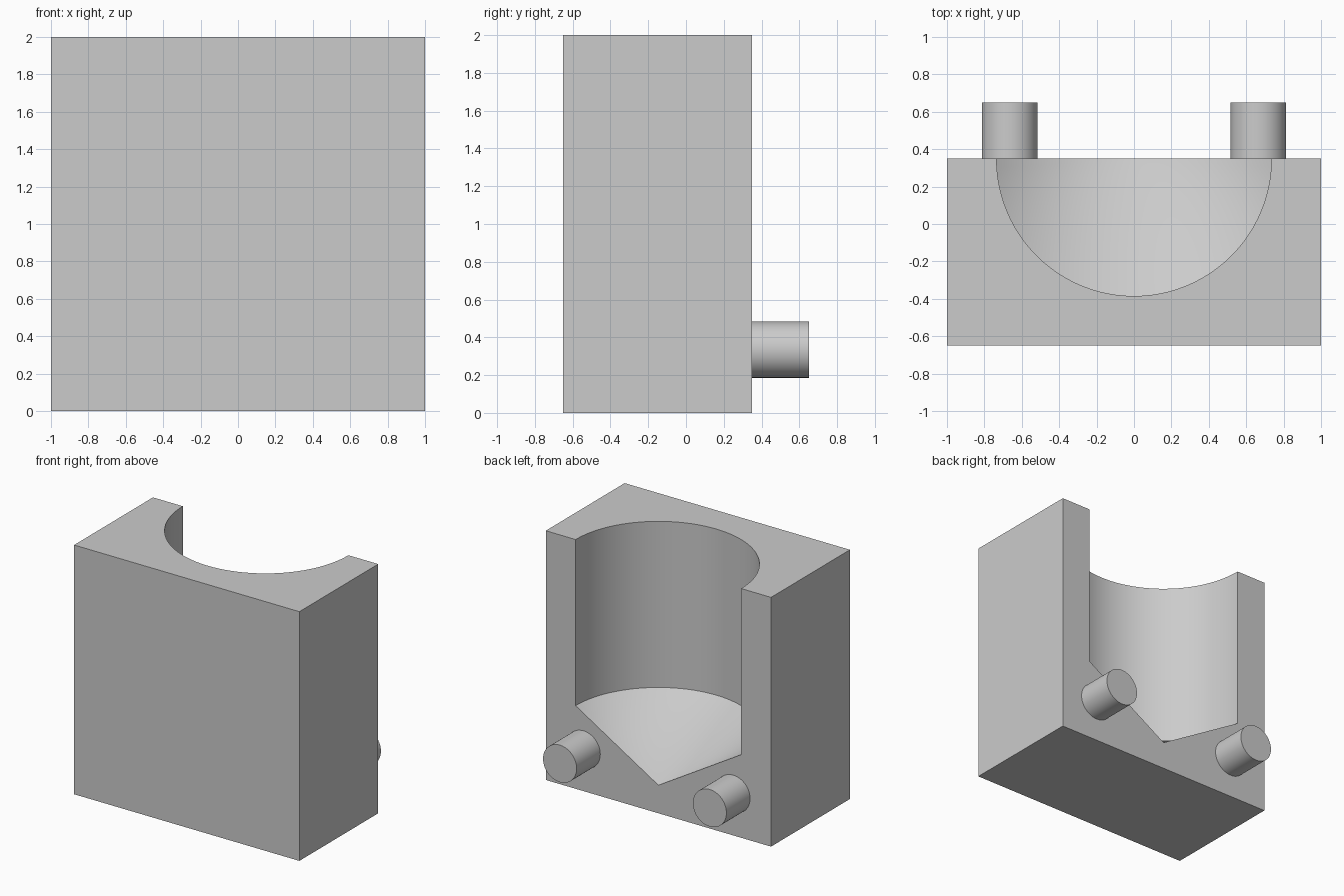
import bpy
import bmesh
from math import radians, tan
from mathutils import Matrix

default_cube = bpy.data.objects.get("Cube")
if default_cube:
    bpy.data.objects.remove(default_cube, do_unlink=True)

BACK = 0.35            # y of the open back face
BORE_RADIUS = 0.735
RIM_Z = 0.667          # where the bore wall meets the cone
APEX_Z = RIM_Z - BORE_RADIUS * tan(radians(31))

grey = bpy.data.materials.new("plain_grey")
grey.use_nodes = True
colour = (0.6, 0.6, 0.6, 1)
grey.diffuse_color = colour
grey.node_tree.nodes["Principled BSDF"].inputs["Base Color"].default_value = colour


def add_object(name, bm):
    bmesh.ops.recalc_face_normals(bm, faces=bm.faces)
    mesh = bpy.data.meshes.new(name)
    bm.to_mesh(mesh)
    bm.free()
    mesh.materials.append(grey)
    obj = bpy.data.objects.new(name, mesh)
    bpy.context.collection.objects.link(obj)
    return obj


def smooth(obj):
    bpy.ops.object.select_all(action='DESELECT')
    obj.select_set(True)
    bpy.context.view_layer.objects.active = obj
    bpy.ops.object.shade_smooth_by_angle(angle=radians(25))


# Solid block
bm = bmesh.new()
bmesh.ops.create_cube(bm, size=1)
bmesh.ops.scale(bm, vec=(2, 1, 2), verts=bm.verts)
bmesh.ops.translate(bm, vec=(0, BACK - 0.5, 1), verts=bm.verts)
block = add_object("block", bm)

# Bore cutter: a turned profile with a conical tip
bm = bmesh.new()
profile = [(0, APEX_Z), (BORE_RADIUS, RIM_Z), (BORE_RADIUS, 2.3), (0, 2.3)]
points = [bm.verts.new((x, BACK, z)) for x, z in profile]
edges = [bm.edges.new(pair) for pair in zip(points, points[1:])]
bmesh.ops.spin(bm, geom=points + edges, cent=(0, BACK, 0), axis=(0, 0, 1),
               angle=radians(360), steps=96)
bmesh.ops.remove_doubles(bm, verts=bm.verts, dist=0.0001)
cutter = add_object("bore_cutter", bm)
cutter.hide_render = True

# Cut the half-round bore, then discard the cutter
cut = block.modifiers.new("bore", 'BOOLEAN')
cut.operation = 'DIFFERENCE'
cut.solver = 'EXACT'
cut.object = cutter
bpy.context.view_layer.objects.active = block
bpy.ops.object.modifier_apply(modifier=cut.name)
bpy.data.objects.remove(cutter, do_unlink=True)
smooth(block)

# Two round pegs on the back
for name, side in (("left_peg", 1), ("right_peg", -1)):
    bm = bmesh.new()
    bmesh.ops.create_cone(bm, cap_ends=True, segments=64, radius1=0.149,
                          radius2=0.149, depth=0.3,
                          matrix=Matrix.Translation((side * 0.665, BACK + 0.15, 0.335))
                          @ Matrix.Rotation(radians(90), 4, 'X'))
    smooth(add_object(name, bm))
